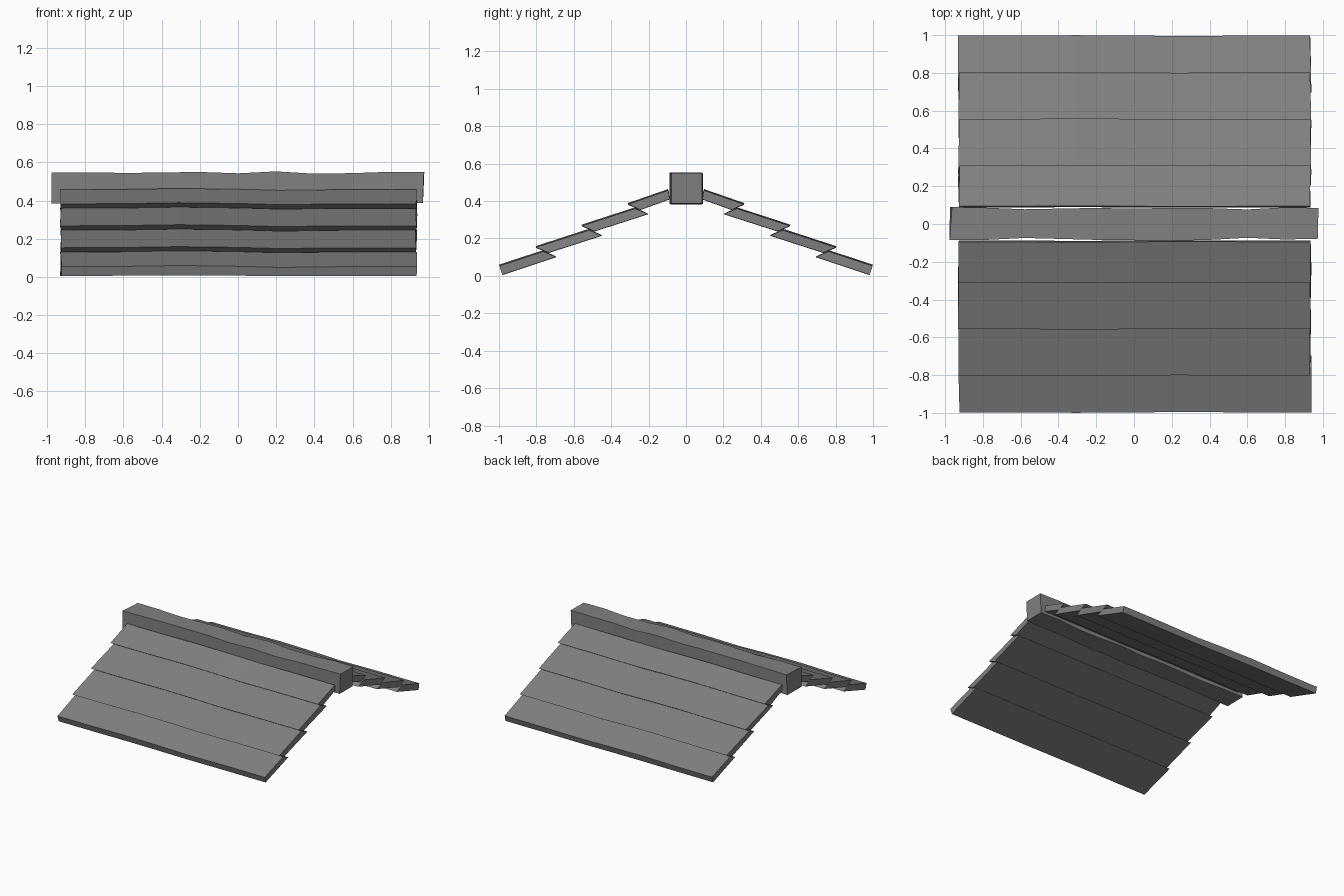
import bpy, bmesh, random

if "Cube" in bpy.data.objects:
    bpy.data.objects.remove(bpy.data.objects["Cube"])

random.seed(4)
dark = bpy.data.materials.new("dark_wood")
dark.diffuse_color = (0.22, 0.22, 0.22, 1)
dark.use_nodes = True
dark.node_tree.nodes["Principled BSDF"].inputs["Base Color"].default_value = dark.diffuse_color


def bar(name, section, stations, offsets, jitter, turn=1):
    """Loft a four-sided (y, z) section along x with hand-hewn irregularity."""
    bm = bmesh.new()
    rings = []
    for i, x in enumerate(stations):
        end = i in (0, len(stations) - 1)
        ring = []
        for k, (y, z) in enumerate(section):
            dy, dz = offsets(i, k)
            jx = random.uniform(-jitter, jitter) if end else 0
            ring.append(bm.verts.new((x + jx, turn * (y + dy), z + dz)))
        rings.append(ring)
    for a, b in zip(rings, rings[1:]):
        for k in range(4):
            n = (k + 1) % 4
            bm.faces.new((a[k], a[n], b[n], b[k]))
    bm.faces.new(rings[0])
    bm.faces.new(rings[-1][::-1])
    bmesh.ops.recalc_face_normals(bm, faces=bm.faces)
    mesh = bpy.data.meshes.new(name)
    bm.to_mesh(mesh)
    bm.free()
    mesh.materials.append(dark)
    obj = bpy.data.objects.new(name, mesh)
    bpy.context.collection.objects.link(obj)
    return obj


# Planks joined on undercut laps: outer top, outer bottom, inner bottom, inner top
planks = [
    [(0.997, 0.054), (0.982, 0.006), (0.695, 0.102), (0.763, 0.131)],
    [(0.802, 0.153), (0.735, 0.124), (0.450, 0.216), (0.518, 0.245)],
    [(0.556, 0.268), (0.490, 0.239), (0.203, 0.331), (0.272, 0.360)],
    [(0.310, 0.383), (0.244, 0.354), (0.088, 0.410), (0.094, 0.458)],
]
xs = [-0.928, -0.62, -0.31, 0.0, 0.22, 0.55, 0.935]
wave = [0, 0.001, 0.006, 0.002, -0.004, 0.0, 0.0]


def wobble(i, k):
    lift = wave[i] * (1 if k in (0, 3) else 0.4)
    return lift * 0.4, lift


for turn, label in ((1, "back"), (-1, "front")):
    for n, section in enumerate(planks):
        bar(f"{label}_roof_plank_{n + 1}", section, xs, wobble, 0.005, turn)

# Ridge beam with chiselled waves along its top and sides
beam_x = [-0.97, -0.78, -0.58, -0.2, 0.0, 0.2, 0.4, 0.6, 0.8, 0.972]
top = [0.546, 0.548, 0.545, 0.550, 0.543, 0.553, 0.541, 0.544, 0.551, 0.550]
back = [0.090, 0.086, 0.078, 0.085, 0.081, 0.086, 0.084, 0.077, 0.088, 0.085]
front = [-0.086, -0.084, -0.074, -0.084, -0.086, -0.089, -0.084, -0.073, -0.082, -0.078]


def beam_offset(i, k):
    y = back[i] if k in (0, 3) else front[i]
    z = top[i] if k < 2 else 0.387 + (top[i] - 0.548) * 0.7
    return y, z


bar("ridge_beam", [(0, 0)] * 4, beam_x, beam_offset, 0.008)
